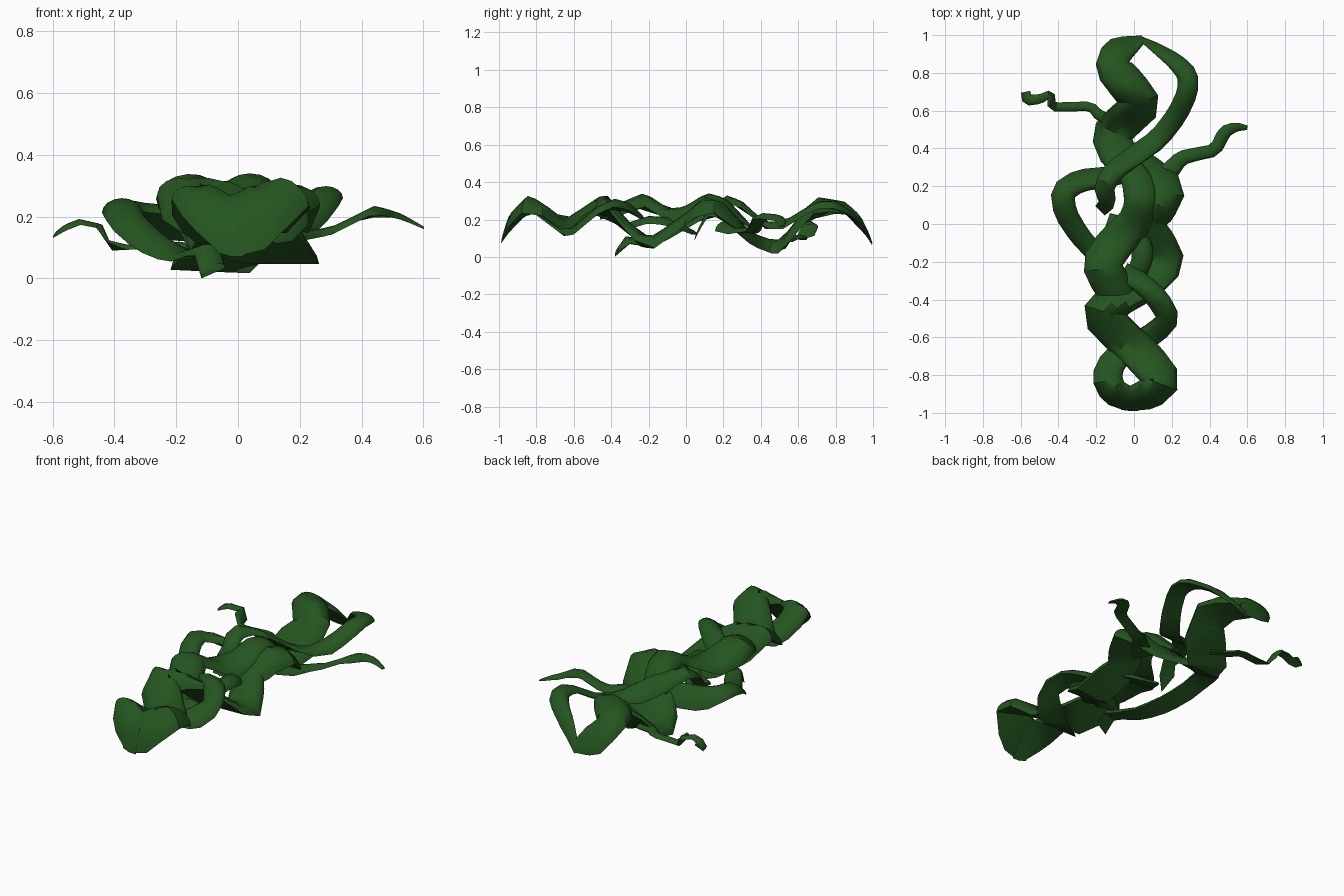
import bpy, bmesh, math
from mathutils import Vector

mat = bpy.data.materials.new("vine_green")
mat.diffuse_color = (0.018, 0.09, 0.014, 1)


def height(profile, t):
    """Piecewise linear height along one axis."""
    if t <= profile[0][0]:
        return profile[0][1]
    for (a, za), (b, zb) in zip(profile, profile[1:]):
        if t <= b:
            return za + (zb - za) * (t - a) / (b - a)
    return profile[-1][1]


def soften(path):
    """Cut each corner of the path once, keeping the ends."""
    pts = [Vector(p) for p in path]
    out = [pts[0]]
    for a, b, c in zip(pts, pts[1:], pts[2:]):
        out += [b.lerp(a, 0.22), b.lerp(c, 0.22)]
    return out + [pts[-1]]


def vine(name, path, profile, axis=1, arc=8):
    """Flat-bottomed arched stem along path (x, y, half width), draped on a height profile."""
    bm = bmesh.new()
    path = soften(path)
    pts = [p.xy for p in path]
    rings = []
    for i, p in enumerate(pts):
        a = (p - pts[max(i - 1, 0)]).normalized()
        b = (pts[min(i + 1, len(pts) - 1)] - p).normalized()
        t = (a + b).normalized()
        side = Vector((t.y, -t.x)) * path[i].z
        ring = []
        for k in range(arc + 1):
            u = math.pi * k / arc
            q = p + side * math.cos(u)
            z = height(profile, q[axis]) + 0.7 * path[i].z * math.sin(u) - 0.02
            ring.append(bm.verts.new((q.x, q.y, max(z, 0))))
        rings.append(ring)
    n = arc + 1
    for r, s in zip(rings, rings[1:]):
        for k in range(n):
            bm.faces.new((r[k], r[(k + 1) % n], s[(k + 1) % n], s[k]))
    bm.faces.new(rings[0])
    bm.faces.new(rings[-1][::-1])
    bmesh.ops.recalc_face_normals(bm, faces=bm.faces)
    me = bpy.data.meshes.new(name)
    bm.to_mesh(me)
    bm.free()
    ob = bpy.data.objects.new(name, me)
    bpy.context.collection.objects.link(ob)
    me.materials.append(mat)
    bpy.context.view_layer.objects.active = ob
    ob.select_set(True)
    bpy.ops.object.shade_smooth_by_angle(angle=math.radians(40))
    ob.select_set(False)


# thick stem weaving the full length
vine("main_vine",
     [(.05, .98, .02), (-.02, .945, .055), (-.09, .91, .085), (-.115, .83, .095), (-.03, .73, .1),
      (.05, .63, .1), (-.05, .55, .1), (-.125, .47, .105), (-.08, .36, .1), (.05, .28, .1),
      (.175, .18, .105), (.12, .08, .1), (.07, 0, .09), (.12, -.1, .1), (.175, -.2, .1),
      (.06, -.31, .1), (-.1, -.4, .1), (-.18, -.48, .105), (-.06, -.6, .1), (.06, -.71, .1),
      (.155, -.83, .1), (.08, -.9, .085), (-.02, -.925, .065), (-.06, -.92, .065)],
     [(-.99, .09), (-.95, .19), (-.85, .28), (-.78, .25), (-.65, .15), (-.43, .29), (-.34, .18),
      (-.24, .07), (-.17, .065), (0, .19), (.1, .27), (.2, .24), (.35, .08), (.48, .03), (.53, .06),
      (.6, .17), (.7, .27), (.85, .25), (.93, .19), (1, .085)])

# return stem from the front loop
vine("return_vine",
     [(.02, -.925, .065), (-.03, -.925, .065), (-.11, -.89, .075), (-.145, -.81, .08),
      (-.11, -.72, .07), (.0, -.64, .06), (.12, -.57, .06), (.185, -.5, .06), (.13, -.4, .06),
      (.04, -.31, .055), (-.06, -.25, .05)],
     [(-.99, .09), (-.95, .19), (-.85, .28), (-.65, .13), (-.6, .14), (-.47, .25), (-.38, .29),
      (-.3, .27), (-.22, .2)])

# upper stem crossing over the middle
vine("upper_vine",
     [(-.06, -.42, .08), (-.12, -.32, .1), (-.175, -.21, .105), (-.1, -.1, .1), (0, 0, .09),
      (.04, .1, .09), (.03, .2, .09), (-.03, .32, .06)],
     [(-.42, .22), (-.33, .25), (-.22, .29), (-.08, .2), (0, .23), (.11, .3), (.22, .27), (.33, .17)])

# slim stem looping back from the rear end
vine("rear_loop",
     [(.03, .985, .012), (.12, .93, .03), (.22, .86, .045), (.285, .79, .055), (.285, .7, .055),
      (.23, .58, .055), (.13, .45, .055), (0, .36, .055), (-.1, .29, .055), (-.16, .2, .055),
      (-.14, .11, .045), (-.18, .07, .035)],
     [(.03, .08), (.12, .25), (.22, .31), (.3, .28), (.42, .17), (.52, .17), (.6, .22), (.7, .28),
      (.8, .28), (.9, .23), (.97, .14), (1, .07)])

# bulging loop on the left
vine("left_loop",
     [(0, .27, .04), (-.13, .25, .055), (-.29, .23, .06), (-.38, .17, .065), (-.365, .06, .06),
      (-.29, -.06, .055), (-.2, -.16, .05), (-.1, -.3, .05), (-.08, -.37, .04)],
     [(-.38, .02), (-.33, .1), (-.2, .07), (-.1, .11), (.02, .18), (.12, .24), (.22, .22), (.3, .14)])

# short stem showing between the crossings
vine("inner_vine",
     [(-.03, -.3, .05), (.04, -.22, .055), (.045, -.12, .06), (-.02, -.02, .05), (-.14, .02, .04)],
     [(-.3, .17), (-.2, .2), (-.1, .19), (.03, .14)])

# thin side tendrils
vine("left_tendril",
     [(-.575, .7, .025), (-.565, .655, .03), (-.5, .66, .025), (-.44, .69, .022), (-.435, .62, .025),
      (-.34, .62, .025), (-.23, .625, .025), (-.18, .57, .03), (-.08, .54, .03)],
     [(-.6, .15), (-.52, .195), (-.44, .18), (-.41, .11), (-.2, .12), (-.08, .1)], axis=0)
vine("right_tendril",
     [(.1, .2, .06), (.19, .28, .05), (.25, .35, .04), (.33, .37, .035), (.43, .39, .035),
      (.48, .49, .035), (.54, .515, .025), (.6, .51, .012)],
     [(.1, .17), (.2, .14), (.3, .16), (.44, .23), (.53, .21), (.6, .18)], axis=0)
